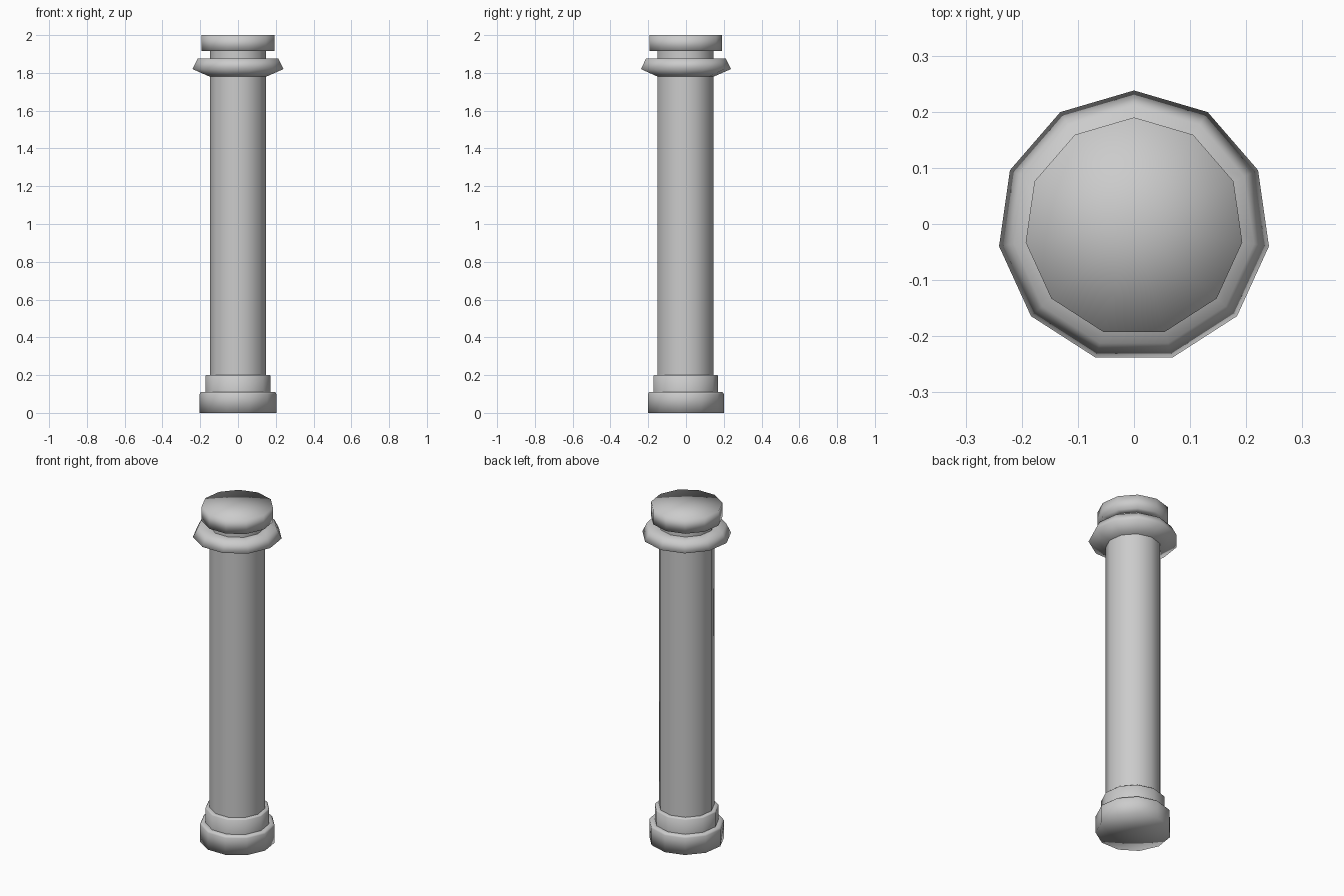
import bpy
import bmesh
import math

SIDES = 11
Y_SHIFT = -0.005          # centres the odd-sided outline
SHARP = math.radians(40)

default = bpy.data.objects.get("Cube")
if default:
    bpy.data.objects.remove(default, do_unlink=True)

# Single stone colour
stone = bpy.data.materials.new("light_grey_stone")
stone.use_nodes = True
colour = (0.6, 0.6, 0.6, 1)
stone.diffuse_color = colour
bsdf = next(n for n in stone.node_tree.nodes if n.type == "BSDF_PRINCIPLED")
bsdf.inputs["Base Color"].default_value = colour


def lathe(name, profile):
    """Turn a (radius, height) profile, listed bottom to top; radius 0 makes a fan."""
    bm = bmesh.new()
    rings = []
    for radius, z in profile:
        if radius == 0:
            rings.append([bm.verts.new((0, Y_SHIFT, z))])
            continue
        ring = []
        for i in range(SIDES):
            a = math.pi / 2 + math.tau * i / SIDES
            ring.append(bm.verts.new((radius * math.cos(a),
                                      radius * math.sin(a) + Y_SHIFT, z)))
        rings.append(ring)

    fans = set()
    for low, high in zip(rings, rings[1:]):
        for i in range(SIDES):
            j = (i + 1) % SIDES
            if len(low) == 1:
                fans.add(bm.faces.new((low[0], high[j], high[i])))
            elif len(high) == 1:
                fans.add(bm.faces.new((low[i], low[j], high[0])))
            else:
                bm.faces.new((low[i], low[j], high[j], high[i]))

    # Smooth around the column, crisp at ledges, soft at the end discs
    for face in bm.faces:
        face.smooth = True
    for edge in bm.edges:
        on_fan = any(f in fans for f in edge.link_faces)
        if len(edge.link_faces) == 2 and not on_fan:
            edge.smooth = edge.calc_face_angle() < SHARP

    mesh = bpy.data.meshes.new(name)
    bm.to_mesh(mesh)
    bm.free()
    mesh.materials.append(stone)
    obj = bpy.data.objects.new(name, mesh)
    bpy.context.collection.objects.link(obj)
    return obj


SHAFT, STEP, BASE, CAP = 0.151, 0.175, 0.205, 0.195

# Foot of the column
lathe("base", [(0, 0), (BASE, 0), (BASE, 0.1), (BASE - 0.006, 0.11), (STEP, 0.11)])
lathe("base_step", [(STEP, 0.11), (STEP, 0.195), (STEP - 0.005, 0.2), (SHAFT, 0.2)])

# Long shaft
lathe("shaft", [(SHAFT, 0.2), (SHAFT, 1.78)])

# Flared collar, short neck and top block
lathe("collar", [(SHAFT, 1.78), (0.243, 1.82), (0.216, 1.875), (SHAFT, 1.875)])
lathe("neck", [(SHAFT, 1.875), (SHAFT, 1.915)])
lathe("cap", [(SHAFT, 1.915), (CAP, 1.915), (CAP, 2), (0, 2)])
